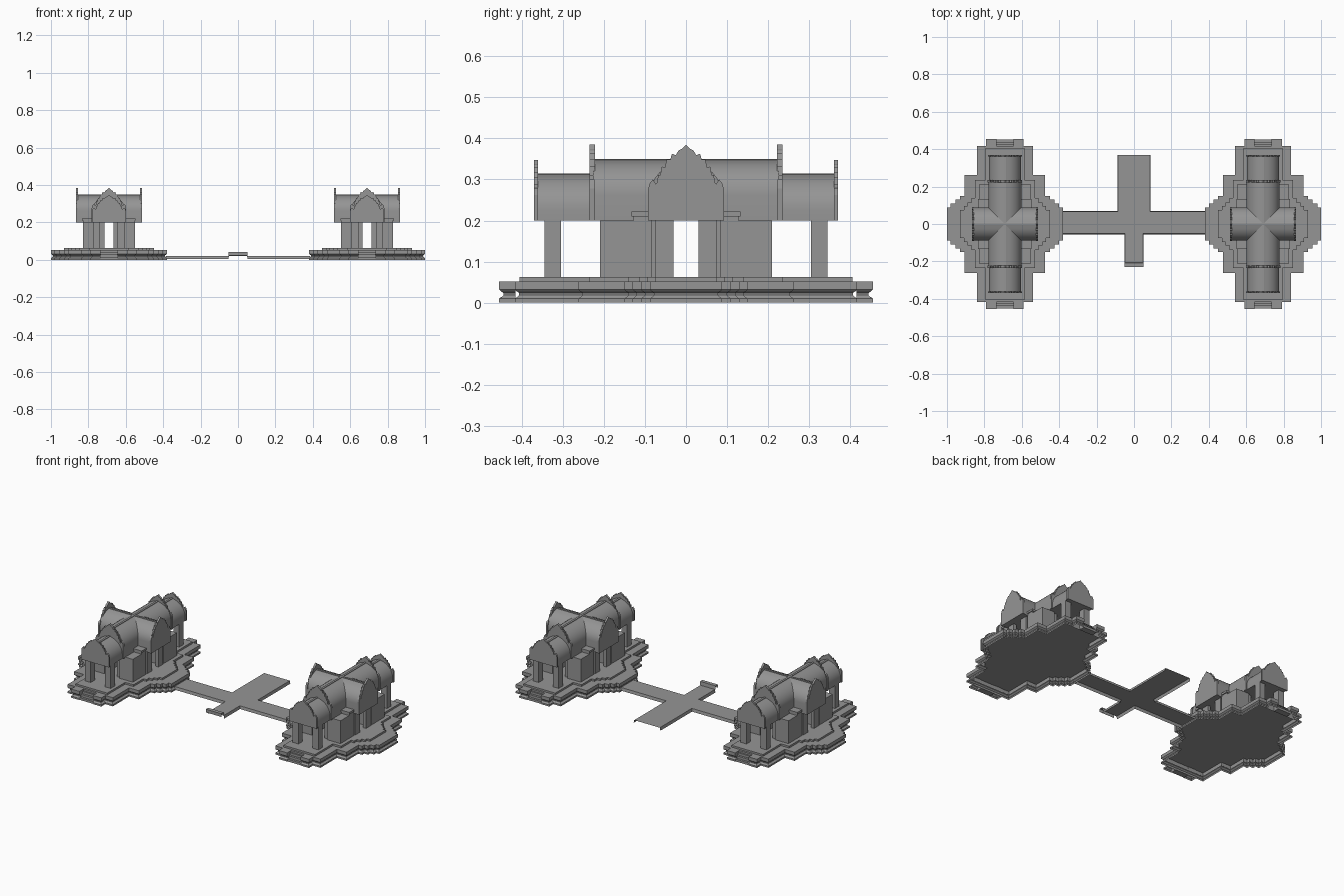
import bpy, bmesh, math

cube = bpy.data.objects.get("Cube")
if cube:
    bpy.data.objects.remove(cube, do_unlink=True)

stone = bpy.data.materials.new("grey_stone")
stone.use_nodes = True
GREY = (0.3, 0.3, 0.3, 1)
stone.diffuse_color = GREY
stone.node_tree.nodes["Principled BSDF"].inputs["Base Color"].default_value = GREY


def finish(name, bm, cx=0, smooth=False):
    bmesh.ops.recalc_face_normals(bm, faces=bm.faces)
    me = bpy.data.meshes.new(name)
    bm.to_mesh(me)
    bm.free()
    me.materials.append(stone)
    ob = bpy.data.objects.new(name, me)
    ob.location.x = cx
    bpy.context.collection.objects.link(ob)
    if smooth:
        bpy.ops.object.select_all(action='DESELECT')
        ob.select_set(True)
        bpy.context.view_layer.objects.active = ob
        bpy.ops.object.shade_smooth_by_angle(angle=math.radians(30))


def loft(bm, rings, bottom=True):
    """Skin a stack of equal rings, cap the top and, if wanted, the bottom."""
    loops = [[bm.verts.new(p) for p in ring] for ring in rings]
    n = len(loops[0])
    for a, b in zip(loops, loops[1:]):
        for i in range(n):
            j = (i + 1) % n
            bm.faces.new((a[i], a[j], b[j], b[i]))
    if bottom:
        bm.faces.new(loops[0])
    bm.faces.new(loops[-1])


def box(bm, x0, x1, y0, y1, z0, z1):
    loft(bm, [[(x0, y0, z), (x1, y0, z), (x1, y1, z), (x0, y1, z)] for z in (z0, z1)])


def mirrored_boxes(bm, x0, x1, y0, y1, z0, z1):
    for sx in (1, -1):
        for sy in (1, -1):
            box(bm, sx * x0, sx * x1, sy * y0, sy * y1, z0, z1)


def stepped(corners, inset=0):
    """Redented plan: mirror one quarter of stacked half sizes to all four."""
    q = []
    for i, (hx, hy) in enumerate(corners):
        if i:
            q.append((corners[i - 1][0] - inset, hy - inset))
        q.append((hx - inset, hy - inset))
    right = q + [(x, -y) for x, y in reversed(q)]
    return right + [(-x, -y) for x, y in right]


def sweep(bm, profile, axis, start, end):
    """Extrude a symmetric half profile (offset, z) along x or y."""
    full = profile + [(-u, z) for u, z in reversed(profile) if u > 0]
    place = (lambda u, t, z: (u, t, z)) if axis == 'y' else (lambda u, t, z: (t, u, z))
    loft(bm, [[place(u, t, z) for u, z in full] for t in (start, end)])


def vault(half, base, spring, top, steps=9):
    """Upright band, then a curved roof up to a narrow ridge."""
    pts = [(half, base), (half, spring)]
    for i in range(1, steps):
        a = i / steps * math.pi / 2
        pts.append((half * math.cos(a) ** 1.1, spring + (top - .004 - spring) * math.sin(a)))
    return pts + [(.006, top - .003), (.006, top), (0, top)]


# flame-edged gable, as (half width, height) fractions
FLAME = [(1, 0), (1, .42), (.96, .49), (.88, .54), (.8, .48), (.76, .5), (.74, .6),
         (.68, .6), (.64, .71), (.56, .7), (.51, .8), (.42, .8), (.37, .88),
         (.27, .86), (.2, .92), (.12, .94), (0, 1)]


def gable(half, z0, z1):
    return [(half * u, z0 + (z1 - z0) * v) for u, v in FLAME]


# plinth: plan steps and moulding (inset, height)
PLAN = [(.15, .417), (.215, .262), (.24, .15), (.265, .13), (.29, .11), (.31, .088)]
UPPER = [(.105, .405), (.16, .235), (.18, .14), (.2, .115), (.22, .095), (.24, .075)]
MOULD = [(0, 0), (0, .01), (.005, .013), (.01, .018), (.01, .024),
         (.004, .028), (0, .032), (0, .052)]
FLOOR, BEAM = .063, .2


def pavilion(side, cx):
    # moulded plinth, open underneath, and upper floor
    bm = bmesh.new()
    loft(bm, [[(x, y, z) for x, y in stepped(PLAN, d)] for d, z in MOULD], bottom=False)
    finish(side + "_plinth", bm, cx)
    bm = bmesh.new()
    loft(bm, [[(x, y, z) for x, y in stepped(UPPER)] for z in (.052, FLOOR)], bottom=False)
    finish(side + "_floor", bm, cx)

    # stairs between cheek blocks at both long ends
    bm = bmesh.new()
    for s in (1, -1):
        for c in (1, -1):
            loft(bm, [[(c * .045, s * .415, z), (c * (.1 - d), s * .415, z),
                       (c * (.1 - d), s * (.455 - d), z), (c * .045, s * (.455 - d), z)]
                      for d, z in MOULD], bottom=False)
        for k in range(3):
            box(bm, -.045, .045, s * .415, s * (.452 - .013 * k), .014 * k, .014 * (k + 1))
    finish(side + "_stairs", bm, cx)

    # walls, jambs and corner rooms around the crossing passages
    bm = bmesh.new()
    mirrored_boxes(bm, .05, .08, .06, .21, FLOOR, BEAM)
    mirrored_boxes(bm, .025, .055, .185, .2, FLOOR, BEAM)
    mirrored_boxes(bm, .07, .125, .06, .09, FLOOR, BEAM)
    mirrored_boxes(bm, .12, .14, .03, .075, FLOOR, BEAM)
    mirrored_boxes(bm, .073, .138, .083, .21, FLOOR, BEAM)
    finish(side + "_walls", bm, cx)
    bm = bmesh.new()
    mirrored_boxes(bm, .075, .138, .08, .128, BEAM, .21)
    mirrored_boxes(bm, .075, .143, .08, .133, .21, .222)
    finish(side + "_corner_cornices", bm, cx)

    # porch columns
    bm = bmesh.new()
    mirrored_boxes(bm, .047, .086, .305, .345, FLOOR, BEAM)
    finish(side + "_porch_columns", bm, cx)

    # crossing vaulted roofs, and lower porch roofs
    for name, axis, a, b in (("long_roof", 'y', -.225, .225), ("cross_roof", 'x', -.17, .17)):
        bm = bmesh.new()
        sweep(bm, vault(.088, BEAM, .262, .35), axis, a, b)
        finish(side + "_" + name, bm, cx, True)
    bm = bmesh.new()
    for s in (1, -1):
        sweep(bm, vault(.086, BEAM, .226, .315), 'y', s * .22, s * .362)
    finish(side + "_porch_roofs", bm, cx, True)

    # gables
    bm = bmesh.new()
    for s in (1, -1):
        sweep(bm, gable(.092, BEAM, .385), 'y', s * .222, s * .235)
        sweep(bm, gable(.092, BEAM, .385), 'x', s * .165, s * .177)
        sweep(bm, gable(.091, BEAM, .347), 'y', s * .36, s * .37)
    finish(side + "_gables", bm, cx)


pavilion("left", .69)
pavilion("right", -.69)

# cross-shaped causeway: a thin deck with sloping side skirts and open ends
deck = [(.085, .37), (.085, .066), (.385, .066), (.385, -.051), (.048, -.051), (.048, -.205)]
foot = [(.089, .37), (.089, .07), (.385, .07), (.385, -.055), (.052, -.055), (.052, -.205)]
bm = bmesh.new()
halves = []
for s in (1, -1):
    top = [bm.verts.new((s * x, y, .021)) for x, y in deck]
    low = [bm.verts.new((s * x, y, .004)) for x, y in foot]
    for i in (0, 1, 3, 4):
        bm.faces.new((top[i], top[i + 1], low[i + 1], low[i]))
    halves.append(top)
bm.faces.new(halves[0] + halves[1][::-1])
finish("causeway", bm)

# upturned lip at the front end of the causeway
bm = bmesh.new()
lip = [(-.205, .021), (-.208, .042), (-.23, .042), (-.23, .023)]
rows = [[bm.verts.new((x, y, z)) for x in (-.052, .052)] for y, z in lip]
for a, b in zip(rows, rows[1:]):
    bm.faces.new((a[0], a[1], b[1], b[0]))
finish("causeway_lip", bm)
